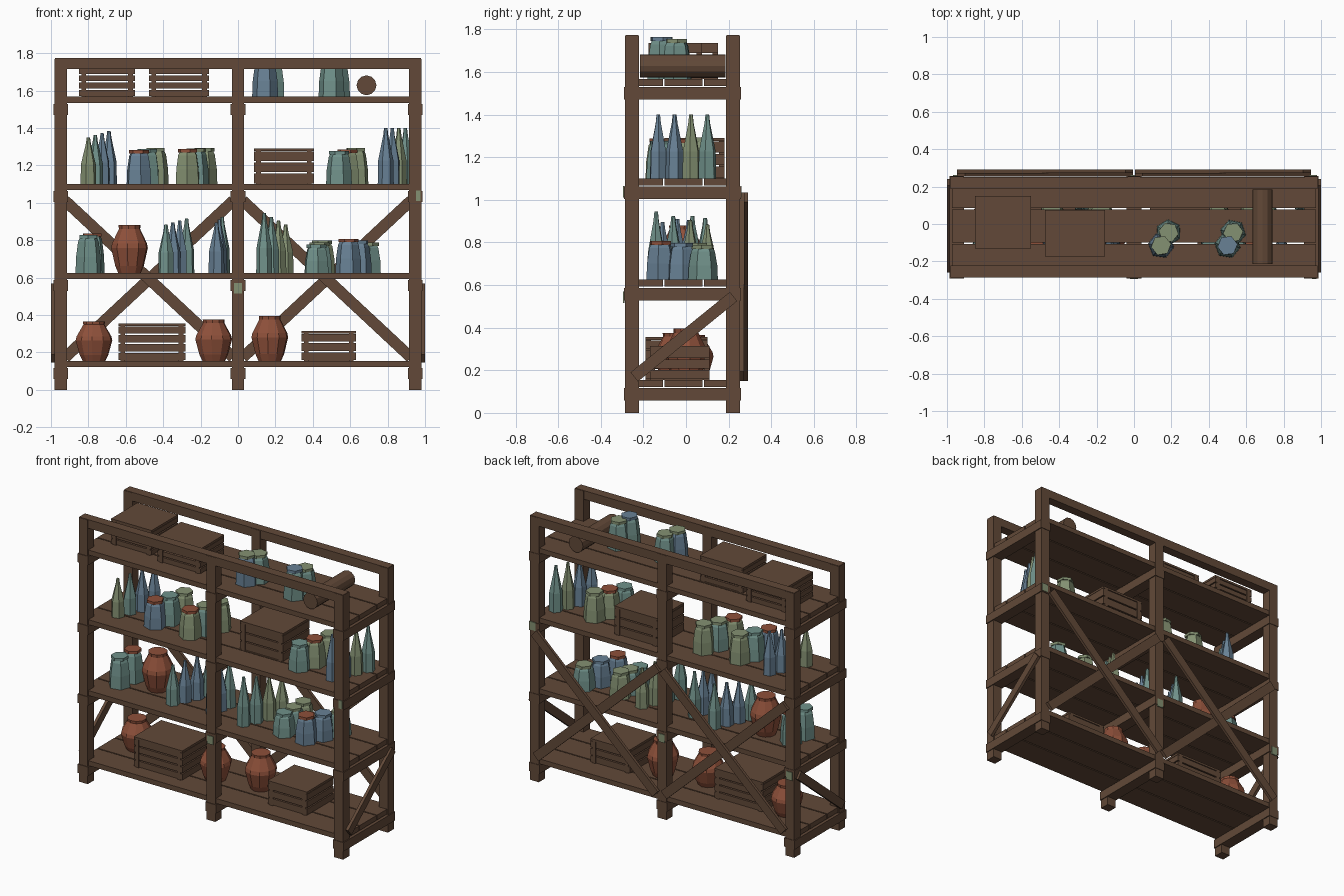
import bpy, bmesh, math, random
from mathutils import Matrix, Vector

if "Cube" in bpy.data.objects:
    bpy.data.objects.remove(bpy.data.objects["Cube"])
random.seed(4)

def material(name, rgb):
    m = bpy.data.materials.new(name)
    lin = [((c / 255 + 0.055) / 1.055) ** 2.4 for c in rgb]
    m.diffuse_color = (*lin, 1)
    m.use_nodes = True
    m.node_tree.nodes["Principled BSDF"].inputs["Base Color"].default_value = m.diffuse_color
    return m

WOOD = material("brown wood", (98, 73, 56))
CLAY = material("terracotta", (142, 80, 58))
BLUE = material("slate blue glass", (104, 129, 149))
TEAL = material("teal glass", (112, 145, 138))
GREEN = material("olive glass", (132, 145, 114))
GLASS = [BLUE, TEAL, GREEN]

def finish(name, bm, mat):
    bmesh.ops.recalc_face_normals(bm, faces=bm.faces)
    me = bpy.data.meshes.new(name)
    bm.to_mesh(me)
    bm.free()
    me.materials.append(mat)
    ob = bpy.data.objects.new(name, me)
    bpy.context.collection.objects.link(ob)
    return ob

def add_box(bm, x0, x1, y0, y1, z0, z1, rot=None):
    c = Vector(((x0 + x1) / 2, (y0 + y1) / 2, (z0 + z1) / 2))
    mat = Matrix.Translation(c)
    if rot:
        mat = mat @ rot
    mat = mat @ Matrix.Diagonal((x1 - x0, y1 - y0, z1 - z0, 1))
    bmesh.ops.create_cube(bm, size=1, matrix=mat)

def box(name, *dims, mat=WOOD, rot=None):
    bm = bmesh.new()
    add_box(bm, *dims, rot=rot)
    return finish(name, bm, mat)

def lathe(name, profile, sides, loc, mat, turn=0.0):
    """Closed faceted solid from (radius, height) rings."""
    bm = bmesh.new()
    rings = []
    for r, z in profile:
        rings.append([bm.verts.new((loc[0] + r * math.cos(turn + math.tau * i / sides),
                                    loc[1] + r * math.sin(turn + math.tau * i / sides),
                                    loc[2] + z)) for i in range(sides)])
    for a, b in zip(rings, rings[1:]):
        for i in range(sides):
            j = (i + 1) % sides
            bm.faces.new((a[i], a[j], b[j], b[i]))
    bm.faces.new(rings[0][::-1])
    bm.faces.new(rings[-1])
    return finish(name, bm, mat)

# --- frame ---
SHELVES = [0.155, 0.625, 1.10, 1.567]
POSTS = [-0.947, 0, 0.947]
for x in POSTS:
    for y in (-0.254, 0.221):
        box("post", x - 0.033, x + 0.033, y - 0.033, y + 0.033, 0, 1.77)
    for z in SHELVES:
        box("cross_rail", x - 0.039, x + 0.039, -0.291, 0.257, z - 0.097, z - 0.038)
for y in (-0.254, 0.221):
    box("top_rail", -0.979, 0.979, y - 0.031, y + 0.031, 1.715, 1.773)
for z in SHELVES:
    for y0, y1 in ((-0.28, -0.108), (-0.1, 0.077), (0.085, 0.248)):
        box("shelf_plank", -0.972, 0.972, y0, y1, z - 0.033, z)

# --- diagonal braces ---
for cx in (-0.475, 0.475):
    for k, s in enumerate((1, -1)):
        y = 0.254 + 0.019 * k
        box("back_brace", cx - 0.615, cx + 0.615, y, y + 0.019, 0.562, 0.622,
            rot=Matrix.Rotation(s * math.radians(43), 4, 'Y'))
for s in (-1, 1):
    box("side_brace", s * 0.99 - 0.01, s * 0.99 + 0.01, -0.31, 0.29, 0.33, 0.385,
        rot=Matrix.Rotation(math.radians(39), 4, 'X'))

# --- small patches on the joints ---
for x, y, z in ((0, -0.292, 0.535), (0, 0.258, 0.535), (-0.947, 0.258, 0.535), (0.957, 0.258, 1.03),
                (0.965, -0.292, 1.03)):
    w = 0.022 if x < 0.96 else 0.012
    box("joint_patch", x - w, x + w, y - 0.003, y + 0.003, z - 0.02, z + 0.035, mat=GREEN)

# --- crates: slats, corner battens, lid and floor ---
def crate(x0, x1, y0, y1, z, h, rows):
    bm = bmesh.new()
    t = 0.012
    for bx in (x0 + t, x1 - t - 0.025):
        for by in (y0, y1 - 0.025):
            add_box(bm, bx, bx + 0.025, by, by + 0.025, z, z + h - 0.004)
    pitch = (h - 0.012) / rows
    for i in range(rows):
        a, b = z + i * pitch + 0.004, z + (i + 1) * pitch - 0.004
        add_box(bm, x0 + t, x1 - t, y0 + 0.004, y0 + 0.018, a, b)
        add_box(bm, x0 + t, x1 - t, y1 - 0.018, y1 - 0.004, a, b)
        add_box(bm, x0, x0 + t, y0, y1, a, b)
        add_box(bm, x1 - t, x1, y0, y1, a, b)
    add_box(bm, x0, x1, y0, y1, z + h - 0.014, z + h)
    add_box(bm, x0 + t, x1 - t, y0 + 0.01, y1 - 0.01, z, z + 0.01)
    finish("crate", bm, WOOD)

crate(-0.64, -0.28, -0.19, 0.10, SHELVES[0], 0.20, 4)
crate(0.34, 0.63, -0.17, 0.11, SHELVES[0], 0.16, 3)
crate(0.085, 0.405, -0.10, 0.18, SHELVES[2], 0.19, 3)
crate(-0.85, -0.55, -0.13, 0.15, SHELVES[3], 0.17, 4)
crate(-0.475, -0.155, -0.175, 0.075, SHELVES[3], 0.17, 4)

# --- clay pots ---
for x, y, z, h in ((-0.77, 0.03, 0, 0.21), (-0.13, -0.05, 0, 0.22), (0.17, 0.0, 0, 0.24), (-0.58, -0.02, 1, 0.255)):
    prof = [(0.062, 0), (0.078, 0.15 * h), (0.1, 0.52 * h), (0.095, 0.62 * h), (0.058, 0.92 * h), (0.06, h)]
    lathe("clay_pot", prof, 10, (x, y, SHELVES[z]), CLAY, 0.2)

# --- bottles and jars, set in diagonal rows running front to back ---
def bottle(x, y, z, h, mat):
    prof = [(0.043, 0), (0.041, 0.42 * h), (0.03, 0.6 * h), (0.014, 0.86 * h), (0.009, h)]
    lathe("bottle", prof, 6, (x, y, z), mat, random.random())

def jar(x, y, z, h, mat, lid):
    turn = random.random()
    lathe("jar", [(0.07, 0), (0.067, 0.45 * h), (0.056, 0.88 * h), (0.045, h)], 6, (x, y, z), mat, turn)
    lathe("jar_lid", [(0.054, h - 0.006), (0.054, h + 0.012)], 6, (x, y, z), lid, turn + 0.3)

def row(make, x0, x1, y0, y1, z, colours, hs, lids=""):
    n = len(colours)
    key = {"b": BLUE, "t": TEAL, "g": GREEN, "c": CLAY}
    for i, c in enumerate(colours):
        f = i / max(n - 1, 1)
        args = [x0 + f * (x1 - x0), y0 + f * (y1 - y0), SHELVES[z], hs[0] + f * (hs[1] - hs[0]), key[c]]
        if lids:
            args.append(key[lids[i]])
        make(*args)

row(bottle, -0.80, -0.69, -0.13, 0.10, 2, "gtbb", (0.25, 0.285))
row(bottle, 0.79, 0.895, -0.13, 0.10, 2, "bbgt", (0.30, 0.30))
row(bottle, -0.385, -0.275, -0.14, 0.09, 1, "tbbt", (0.26, 0.29))
row(bottle, -0.115, -0.085, -0.11, 0.03, 1, "bbt", (0.27, 0.30))
row(bottle, 0.14, 0.255, -0.14, 0.10, 1, "ttgg", (0.32, 0.26))
row(jar, -0.80, -0.78, -0.11, 0.0, 1, "tt", (0.19, 0.20), "tc")
row(jar, 0.42, 0.45, -0.11, 0.05, 1, "ttg", (0.14, 0.16), "tgg")
row(jar, 0.59, 0.70, -0.12, 0.08, 1, "bbt", (0.17, 0.15), "cbg")
row(jar, -0.53, -0.44, -0.12, 0.06, 2, "btg", (0.17, 0.18), "ctg")
row(jar, -0.27, -0.18, -0.12, 0.07, 2, "gtg", (0.175, 0.18), "cgg")
row(jar, 0.54, 0.63, -0.12, 0.07, 2, "tgg", (0.165, 0.18), "tcg")
row(jar, 0.145, 0.185, -0.115, -0.045, 3, "bt", (0.185, 0.175), "gg")
row(jar, 0.50, 0.53, -0.115, -0.045, 3, "tt", (0.185, 0.175), "bg")

# --- log lying across the top shelf ---
log = lathe("log", [(0.053, -0.2), (0.053, 0.2)], 12, (0, 0, 0), WOOD)
log.rotation_euler = (math.pi / 2, 0, 0)
log.location = (0.687, -0.015, 1.628)
